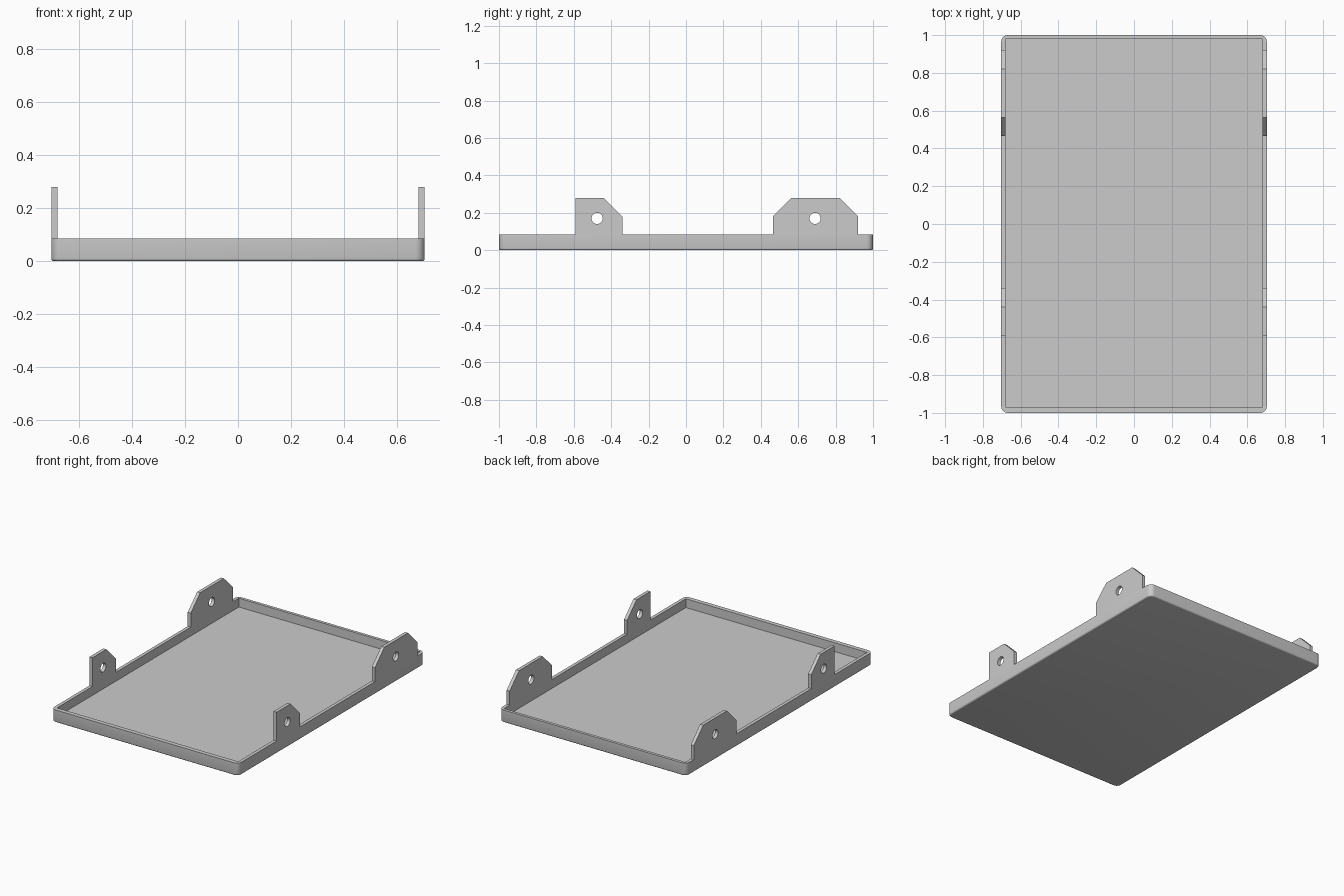
import bpy, bmesh, math

if "Cube" in bpy.data.objects:
    bpy.data.objects.remove(bpy.data.objects["Cube"])

HX, HY, RIM = 0.703, 1.0, 0.085      # tray half sizes and rim height
WALL, FLOOR = 0.023, 0.025

grey = bpy.data.materials.new("light_grey")
grey.diffuse_color = (0.6, 0.6, 0.6, 1)
grey.use_nodes = True
grey.node_tree.nodes["Principled BSDF"].inputs["Base Color"].default_value = grey.diffuse_color


def box(name, x0, x1, y0, y1, z0, z1):
    bm = bmesh.new()
    bmesh.ops.create_cube(bm, size=1)
    for v in bm.verts:
        v.co = (x1 if v.co.x > 0 else x0,
                y1 if v.co.y > 0 else y0,
                z1 if v.co.z > 0 else z0)
    me = bpy.data.meshes.new(name)
    bm.to_mesh(me)
    bm.free()
    ob = bpy.data.objects.new(name, me)
    bpy.context.collection.objects.link(ob)
    return ob


def select(ob):
    bpy.ops.object.select_all(action='DESELECT')
    ob.select_set(True)
    bpy.context.view_layer.objects.active = ob


# Tray body: rounded upright corners, softened lower edge
tray = box("tray", -HX, HX, -HY, HY, 0, RIM)
bm = bmesh.new()
bm.from_mesh(tray.data)
upright = [e for e in bm.edges if abs(e.verts[0].co.z - e.verts[1].co.z) > 0.01]
bmesh.ops.bevel(bm, geom=upright, offset=0.035, segments=8, profile=0.5,
                affect='EDGES')
lower = [e for e in bm.edges if all(v.co.z < 1e-4 for v in e.verts)]
bmesh.ops.bevel(bm, geom=lower, offset=0.01, segments=3, profile=0.5,
                affect='EDGES')
bm.to_mesh(tray.data)
bm.free()
tray.data.materials.append(grey)

# Square-cornered cavity
cutter = box("cavity_cutter", -HX + WALL, HX - WALL, -0.97, 0.98, FLOOR, 0.3)
cutter.data.materials.append(grey)
cutter.hide_render = True
mod = tray.modifiers.new("cavity", 'BOOLEAN')
mod.operation, mod.solver, mod.object = 'DIFFERENCE', 'EXACT', cutter
select(tray)
bpy.ops.object.modifier_apply(modifier=mod.name)
bpy.data.objects.remove(cutter)
bpy.ops.object.shade_smooth_by_angle(angle=math.radians(35))


def bracket(name, side, outline, hole):
    """Upright plate with a screw hole, flush with the outer wall."""
    cu = bpy.data.curves.new(name, 'CURVE')
    cu.dimensions, cu.fill_mode, cu.extrude = '2D', 'BOTH', WALL / 2
    ring = [(hole[0] + 0.03 * math.cos(2 * math.pi * i / 32),
             hole[1] + 0.03 * math.sin(2 * math.pi * i / 32)) for i in range(32)]
    for pts in (outline, ring):
        sp = cu.splines.new('POLY')
        sp.points.add(len(pts) - 1)
        for p, (y, z) in zip(sp.points, pts):
            p.co = (y, z, 0, 1)
        sp.use_cyclic_u = True
    ob = bpy.data.objects.new(name, cu)
    bpy.context.collection.objects.link(ob)
    ob.rotation_euler = (math.pi / 2, 0, math.pi / 2)
    ob.location.x = side * (HX - WALL / 2)
    cu.materials.append(grey)
    select(ob)
    bpy.ops.object.convert(target='MESH')
    bpy.ops.object.shade_smooth_by_angle(angle=math.radians(35))


# Mounting brackets on both long sides
front = [(-0.59, RIM), (-0.34, RIM), (-0.34, 0.18), (-0.44, 0.28), (-0.59, 0.28)]
rear = [(0.465, RIM), (0.92, RIM), (0.92, 0.18), (0.82, 0.28), (0.565, 0.28),
        (0.465, 0.18)]
for side, label in ((-1, "left"), (1, "right")):
    bracket("front_bracket_" + label, side, front, (-0.475, 0.17))
    bracket("rear_bracket_" + label, side, rear, (0.69, 0.17))
